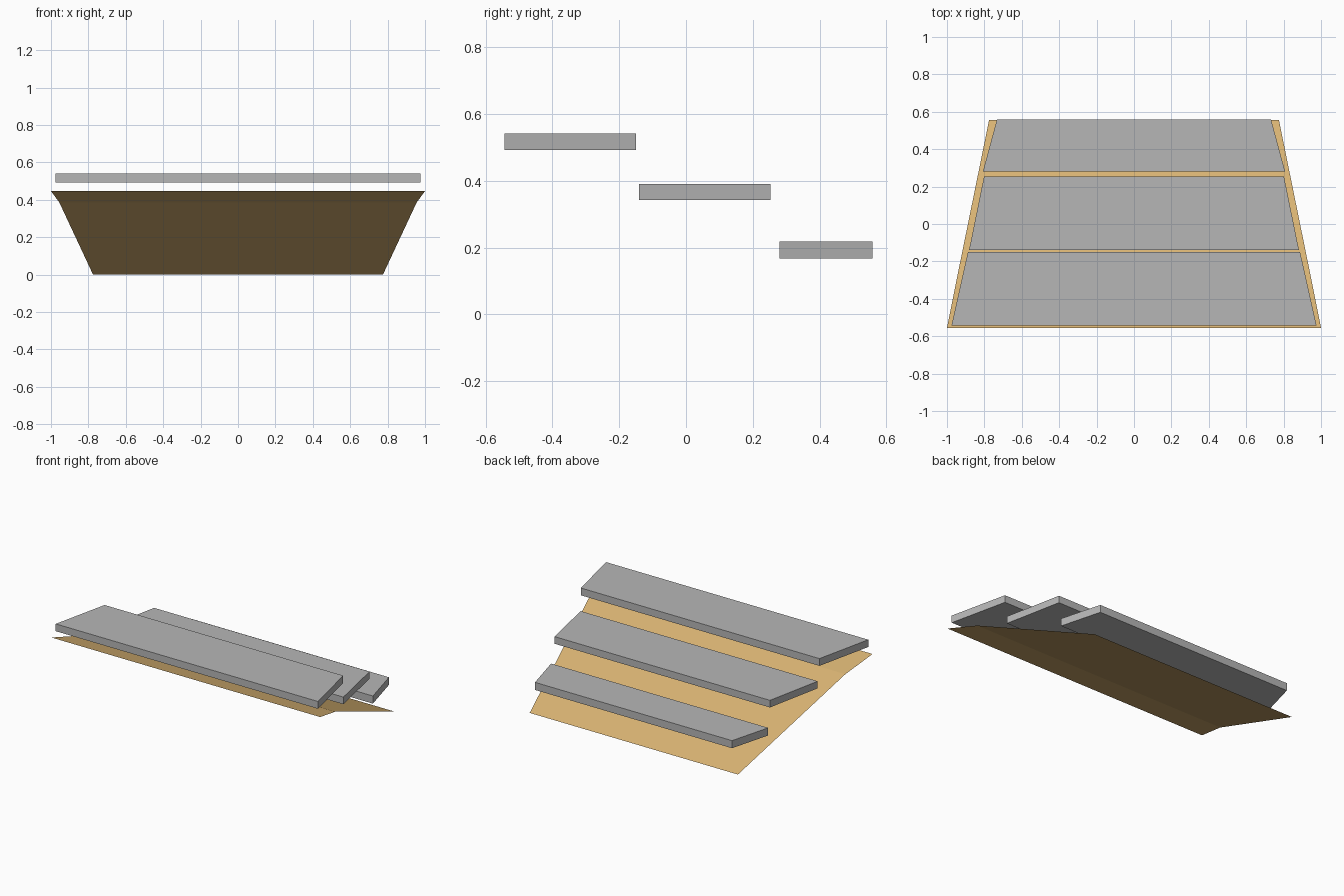
import bpy

cube = bpy.data.objects.get("Cube")
if cube:
    bpy.data.objects.remove(cube, do_unlink=True)


def material(name, colour):
    mat = bpy.data.materials.new(name)
    mat.use_nodes = True
    mat.diffuse_color = colour
    mat.node_tree.nodes["Principled BSDF"].inputs["Base Color"].default_value = colour
    return mat


def add_object(name, verts, faces, mat):
    mesh = bpy.data.meshes.new(name)
    mesh.from_pydata(verts, [], faces)
    mesh.materials.append(mat)
    obj = bpy.data.objects.new(name, mesh)
    bpy.context.collection.objects.link(obj)
    return obj


def tapered_sheet(name, rows, mat):
    """Flat strip through rows of (half width, y, z), running front to back."""
    verts = [(side * w, y, z) for w, y, z in rows for side in (-1, 1)]
    faces = [(2 * i, 2 * i + 1, 2 * i + 3, 2 * i + 2) for i in range(len(rows) - 1)]
    return add_object(name, verts, faces, mat)


def tapered_plank(name, front, back, bottom, top, mat):
    """Slab whose front and back edges are given as (half width, y)."""
    outline = [(-front[0], front[1]), (front[0], front[1]),
               (back[0], back[1]), (-back[0], back[1])]
    verts = [(x, y, z) for z in (bottom, top) for x, y in outline]
    sides = [(i, (i + 1) % 4, (i + 1) % 4 + 4, i + 4) for i in range(4)]
    return add_object(name, verts, [(3, 2, 1, 0), (4, 5, 6, 7)] + sides, mat)


tan = material("tan_ground", (0.69, 0.45, 0.17, 1))
grey = material("grey_stone", (0.47, 0.47, 0.47, 1))

# Bent sloping ground sheet
tapered_sheet("sloping_ground",
              [(1.0, -0.555, 0.447), (0.955, -0.33, 0.385), (0.775, 0.555, 0.0)], tan)

# Stepped planks floating above the slope
tapered_plank("upper_step", (0.976, -0.544), (0.888, -0.15), 0.492, 0.541, grey)
tapered_plank("middle_step", (0.882, -0.14), (0.802, 0.253), 0.343, 0.391, grey)
tapered_plank("lower_step", (0.808, 0.28), (0.733, 0.558), 0.167, 0.218, grey)
